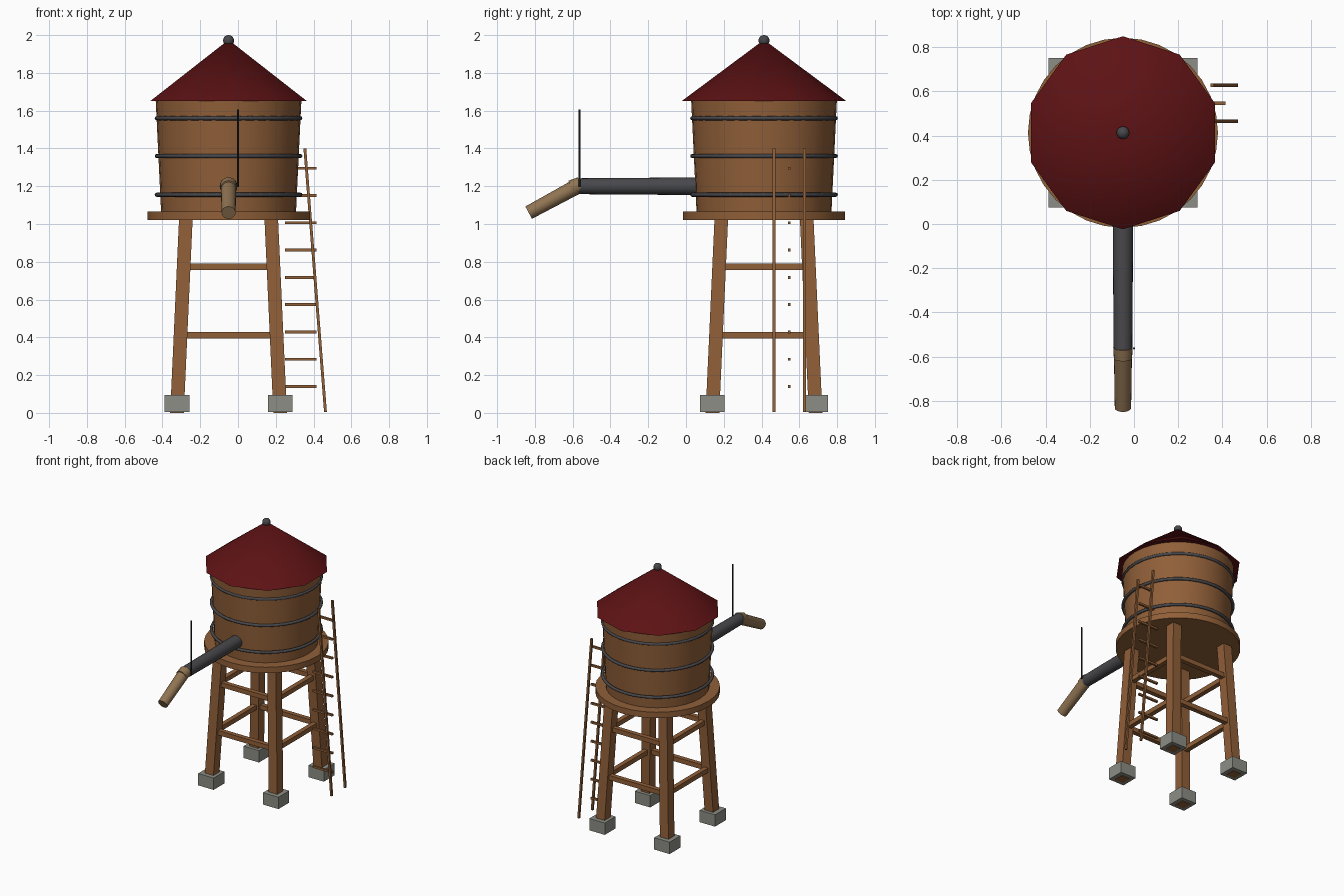
import bpy, bmesh, math
from mathutils import Vector, Matrix

cube = bpy.data.objects.get("Cube")
if cube:
    bpy.data.objects.remove(cube, do_unlink=True)

CX, CY = -0.05, 0.413  # axis of the tank and tower


def material(name, rgb):
    m = bpy.data.materials.new(name)
    m.use_nodes = True
    color = (*rgb, 1)
    m.diffuse_color = color
    m.node_tree.nodes["Principled BSDF"].inputs["Base Color"].default_value = color
    return m


wood = material("wood", (0.28, 0.115, 0.04))
red = material("roof red", (0.11, 0.006, 0.007))
metal = material("dark metal", (0.065, 0.065, 0.072))
stone = material("concrete", (0.27, 0.27, 0.24))
tan = material("tan spout", (0.28, 0.175, 0.085))
black = material("black iron", (0.015, 0.015, 0.017))


def finish(bm, name, mat, smooth=True):
    bmesh.ops.recalc_face_normals(bm, faces=bm.faces)
    me = bpy.data.meshes.new(name)
    bm.to_mesh(me)
    bm.free()
    me.materials.append(mat)
    if smooth:
        me.shade_smooth()
        me.set_sharp_from_angle(angle=math.radians(50))
    ob = bpy.data.objects.new(name, me)
    bpy.context.collection.objects.link(ob)
    return ob


def tube(name, a, b, r1, r2, sides, mat, turn=0):
    """Round or tapered bar from a to b."""
    a, b = Vector(a), Vector(b)
    bm = bmesh.new()
    bmesh.ops.create_cone(bm, cap_ends=True, segments=sides, radius1=r1,
                          radius2=r2, depth=(b - a).length)
    aim = (b - a).to_track_quat("Z", "Y").to_matrix().to_4x4()
    bm.transform(Matrix.Translation((a + b) / 2) @ aim @ Matrix.Rotation(turn, 4, "Z"))
    return finish(bm, name, mat)


def post(name, foot, head, w, mat):
    """Square post with level ends, leaning from foot to head."""
    bm = bmesh.new()
    bmesh.ops.create_cube(bm, size=1)
    for v in bm.verts:
        end = Vector(head if v.co.z > 0 else foot)
        v.co = end + Vector((v.co.x * w, v.co.y * w, 0))
    return finish(bm, name, mat, False)


def box(name, center, size, mat):
    bm = bmesh.new()
    bmesh.ops.create_cube(bm, size=1)
    bm.transform(Matrix.Translation(center) @ Matrix.Diagonal((*size, 1)))
    return finish(bm, name, mat, False)


# Tank, platform and roof
tube("platform", (CX, CY, 1.02), (CX, CY, 1.065), 0.43, 0.43, 32, wood)
tube("tank", (CX, CY, 1.06), (CX, CY, 1.66), 0.357, 0.386, 32, wood)
tube("roof", (CX, CY, 1.65), (CX, CY, 1.975), 0.437, 0.0, 10, red, math.pi / 10 * 0)

# Roof finial
bm = bmesh.new()
bmesh.ops.create_uvsphere(bm, u_segments=16, v_segments=10, radius=0.029)
bm.transform(Matrix.Translation((CX, CY, 1.971)))
finish(bm, "finial", metal)

# Tank hoops
for i, z in enumerate((1.155, 1.36, 1.56)):
    bpy.ops.mesh.primitive_torus_add(location=(CX, CY, z), major_radius=0.38,
                                     minor_radius=0.011, major_segments=40,
                                     minor_segments=8)
    hoop = bpy.context.object
    hoop.name = f"hoop_{i + 1}"
    hoop.data.materials.append(metal)
    hoop.data.shade_smooth()

# Legs and footings
LOW, HIGH, TOP = 0.273, 0.226, 1.03
for sx, side in ((-1, "right"), (1, "left")):
    for sy, end in ((-1, "front"), (1, "back")):
        post(f"{end}_{side}_leg", (CX + sx * LOW, CY + sy * LOW, 0),
             (CX + sx * HIGH, CY + sy * HIGH, TOP), 0.072, wood)
        box(f"{end}_{side}_footing", (CX + sx * LOW, CY + sy * LOW, 0.05),
            (0.13, 0.13, 0.09), stone)

# Braces on all four sides at two heights
for z in (0.412, 0.774):
    d = LOW + (HIGH - LOW) * z / TOP
    for s in (-1, 1):
        box("cross_brace", (CX, CY + s * d, z), (2 * d, 0.035, 0.035), wood)
        box("side_brace", (CX + s * d, CY, z), (0.035, 2 * d, 0.035), wood)

# Ladder
for y in (0.465, 0.628):
    post("ladder_rail", (0.463, y, 0.005), (0.354, y, 1.4), 0.015, wood)
for i in range(9):
    box("ladder_rung", (0.332, 0.547, 0.14 + i * 0.1444), (0.165, 0.015, 0.015), wood)

# Spout pipe, joint, nozzle and lever rod
tube("spout_pipe", (CX, 0.1, 1.2), (CX, -0.58, 1.2), 0.047, 0.042, 20, metal)
tube("spout_joint", (CX, -0.56, 1.205), (CX, -0.61, 1.19), 0.044, 0.041, 20, tan)
tube("spout_nozzle", (CX, -0.575, 1.2), (CX, -0.833, 1.06), 0.041, 0.037, 20, tan)
tube("lever_rod", (0, -0.563, 1.195), (0, -0.563, 1.605), 0.005, 0.005, 8, black)
